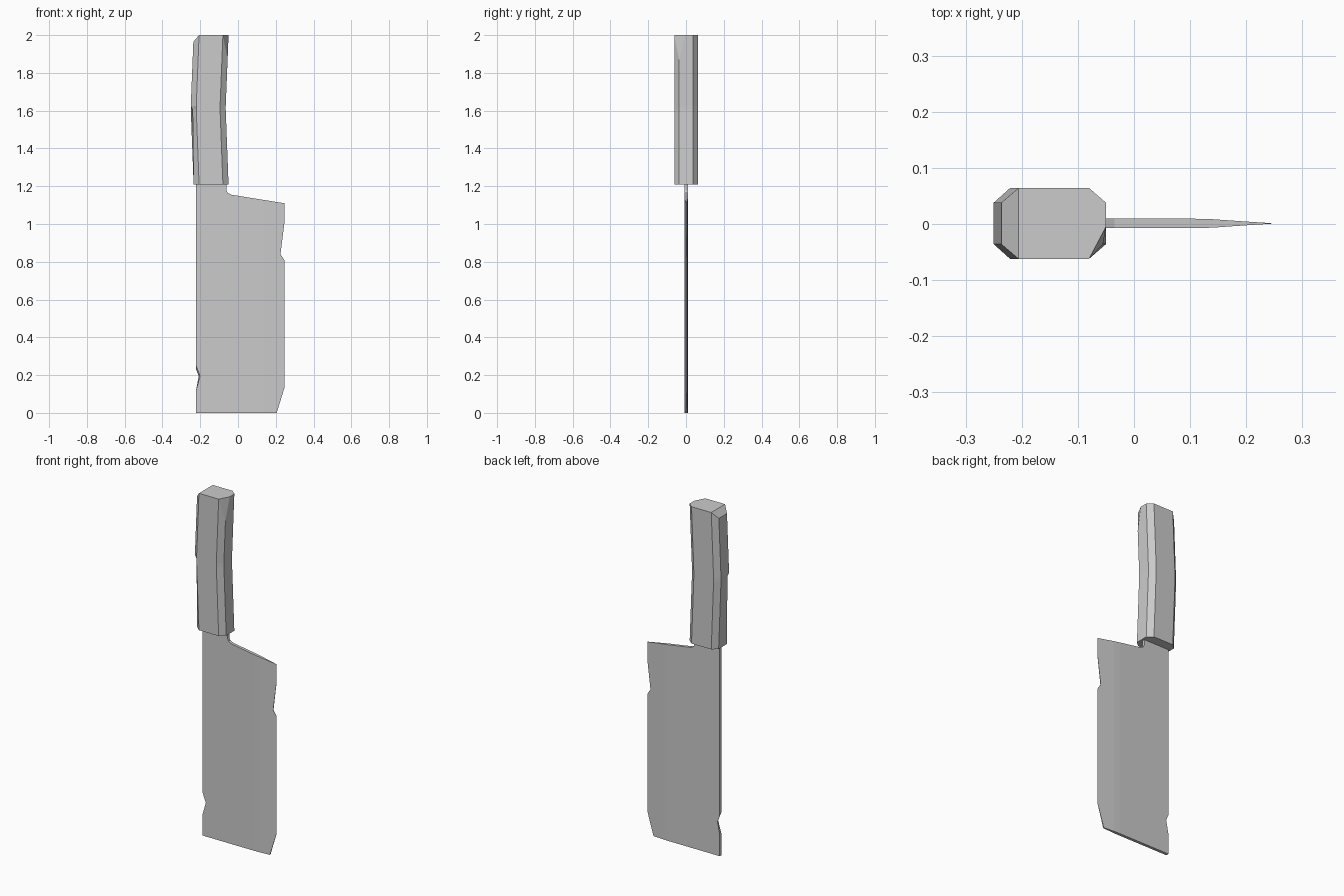
import bpy, bmesh
from mathutils import Vector

cube = bpy.data.objects.get("Cube")
if cube:
    bpy.data.objects.remove(cube, do_unlink=True)

grey = bpy.data.materials.new("plain_grey")
grey.use_nodes = True
colour = (0.6, 0.6, 0.6, 1)
grey.diffuse_color = colour
grey.node_tree.nodes["Principled BSDF"].inputs["Base Color"].default_value = colour


def finish(bm, name):
    bmesh.ops.recalc_face_normals(bm, faces=bm.faces[:])
    mesh = bpy.data.meshes.new(name)
    bm.to_mesh(mesh)
    bm.free()
    mesh.materials.append(grey)
    obj = bpy.data.objects.new(name, mesh)
    bpy.context.collection.objects.link(obj)
    return obj


def slice_at(bm, point, normal, remove=False):
    cut = bmesh.ops.bisect_plane(bm, geom=bm.verts[:] + bm.edges[:] + bm.faces[:],
                                 plane_co=point, plane_no=normal, clear_outer=remove)
    if remove:
        edges = [e for e in cut["geom_cut"] if isinstance(e, bmesh.types.BMEdge)]
        bmesh.ops.holes_fill(bm, edges=edges, sides=0)


# Blade: chipped outline, extruded and ground down towards the cutting edge
outline = [(-0.222, 0), (0.205, 0), (0.245, 0.13), (0.245, 0.81), (0.225, 0.84),
           (0.245, 1.0), (0.245, 1.11), (-0.035, 1.155), (-0.055, 1.165),
           (-0.062, 1.18), (-0.062, 1.23), (-0.222, 1.23),
           (-0.222, 0.25), (-0.2, 0.195), (-0.222, 0.12)]
grind = [(-0.3, 0.0085), (0.105, 0.0085), (0.14, 0.0075), (0.205, 0.003), (0.245, 0.0005)]


def half_thickness(x):
    for (x0, t0), (x1, t1) in zip(grind, grind[1:]):
        if x <= x1:
            return t0 + (t1 - t0) * (x - x0) / (x1 - x0)
    return grind[-1][1]


bm = bmesh.new()
front = bm.faces.new([bm.verts.new((x, -1, z)) for x, z in outline])
ext = bmesh.ops.extrude_face_region(bm, geom=[front], use_keep_orig=True)
for v in ext["geom"]:
    if isinstance(v, bmesh.types.BMVert):
        v.co.y = 1
for x, _ in grind[1:4]:
    slice_at(bm, (x, 0, 0), (1, 0, 0))
for v in bm.verts:
    side = v.co.y
    v.co.y = 0.001 + side * half_thickness(v.co.x)
    # The chip in the spine is shallower at the back
    if side > 0 and v.co.x < -0.19 and 0.15 < v.co.z < 0.3:
        v.co.z -= 0.02 if v.co.z > 0.22 else 0
        v.co.x -= 0.008 if v.co.z < 0.22 else 0
finish(bm, "blade")

# Handle: bowed grip with an eight-sided section
bm = bmesh.new()
rings = []
for z, shift, chip in [(1.21, 0, 0), (1.605, -0.015, 0.01), (1.625, -0.015, 0), (2.0, 0, 0)]:
    section = [(-0.235 + chip, -0.036), (-0.206, -0.062), (-0.08, -0.062), (-0.05, -0.036),
               (-0.05, 0.038), (-0.08, 0.064), (-0.206, 0.064), (-0.235, 0.038)]
    rings.append([bm.verts.new((x + shift, y, z)) for x, y in section])
for low, high in zip(rings, rings[1:]):
    for i in range(8):
        j = (i + 1) % 8
        bm.faces.new((low[i], low[j], high[j], high[i]))
bm.faces.new(rings[0])
bm.faces.new(rings[-1])

# Bevelled butt and the chipped front corner
slice_at(bm, (-0.206, 0, 2.0), (-1, 0, 0.85), True)
a, b, c = Vector((-0.05, -0.005, 2)), Vector((-0.08, -0.062, 2)), Vector((-0.056, -0.036, 1.88))
normal = (b - a).cross(c - a)
if normal.x < 0:
    normal.negate()
slice_at(bm, a, normal, True)
finish(bm, "handle")
